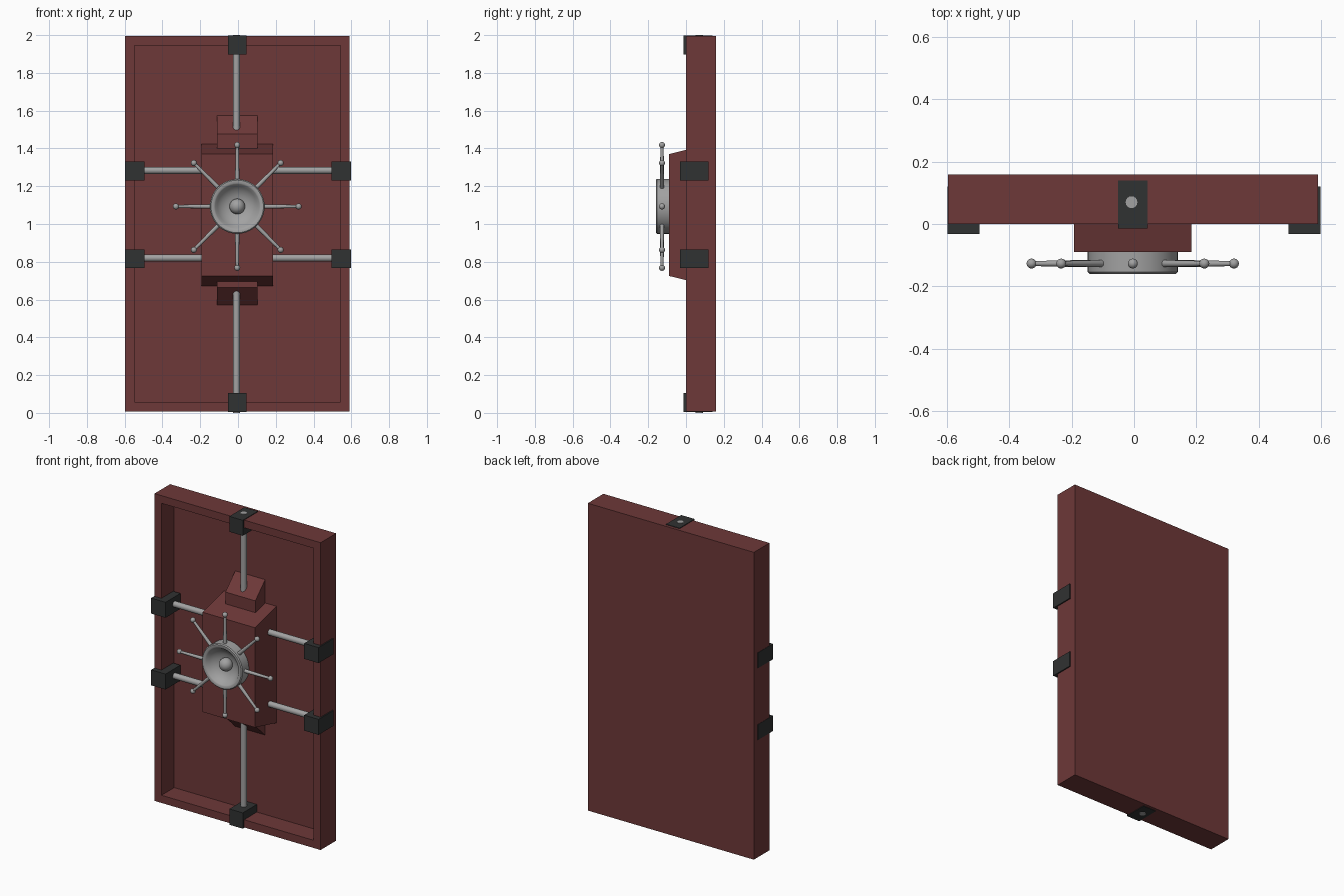
import bpy, bmesh, math
from mathutils import Vector

if "Cube" in bpy.data.objects:
    bpy.data.objects.remove(bpy.data.objects["Cube"])

CX = -0.004          # centre line of the door
WHEEL_Z = 1.093      # height of the wheel axle


def material(name, rgb):
    m = bpy.data.materials.new(name)
    m.diffuse_color = (*rgb, 1)
    m.use_nodes = True
    m.node_tree.nodes["Principled BSDF"].inputs["Base Color"].default_value = m.diffuse_color
    return m


RED = material("dark_red_paint", (0.155, 0.040, 0.040))
BLACK = material("black_iron", (0.030, 0.032, 0.032))
STEEL = material("grey_steel", (0.36, 0.36, 0.36))


def finish(name, bm, mat, smooth=False):
    bmesh.ops.recalc_face_normals(bm, faces=bm.faces[:])
    me = bpy.data.meshes.new(name)
    bm.to_mesh(me)
    bm.free()
    me.materials.append(mat)
    ob = bpy.data.objects.new(name, me)
    bpy.context.collection.objects.link(ob)
    if smooth:
        bpy.ops.object.select_all(action='DESELECT')
        ob.select_set(True)
        bpy.context.view_layer.objects.active = ob
        bpy.ops.object.shade_smooth_by_angle(angle=math.radians(40))
    return ob


def add_box(bm, lo, hi):
    lo, hi = Vector(lo), Vector(hi)
    for v in bmesh.ops.create_cube(bm, size=1)["verts"]:
        v.co = Vector([(lo[i] + hi[i]) / 2 + v.co[i] * (hi[i] - lo[i]) for i in range(3)])


def box(name, lo, hi, mat):
    bm = bmesh.new()
    add_box(bm, lo, hi)
    return finish(name, bm, mat)


def prism(name, profile, x0, x1, mat):
    """Extrude a (y, z) profile along x."""
    bm = bmesh.new()
    f = bm.faces.new([bm.verts.new((x0, y, z)) for y, z in profile])
    r = bmesh.ops.extrude_face_region(bm, geom=[f])
    for v in r["geom"]:
        if isinstance(v, bmesh.types.BMVert):
            v.co.x = x1
    return finish(name, bm, mat)


def add_rod(bm, a, b, r1, r2, sides=16):
    a, b = Vector(a), Vector(b)
    d = b - a
    vs = bmesh.ops.create_cone(bm, cap_ends=True, segments=sides, radius1=r1,
                               radius2=r2, depth=d.length)["verts"]
    q = d.to_track_quat('Z', 'Y')
    for v in vs:
        v.co = q @ v.co + (a + b) / 2


def add_ball(bm, c, r, u=16, w=10):
    for v in bmesh.ops.create_uvsphere(bm, u_segments=u, v_segments=w, radius=r)["verts"]:
        v.co += Vector(c)


def rod(name, a, b, r):
    bm = bmesh.new()
    add_rod(bm, a, b, r, r)
    finish(name, bm, STEEL, True)


# Door slab with the front face inset and pushed back into a recess
bm = bmesh.new()
add_box(bm, (-0.597, 0, 0.007), (0.591, 0.159, 1.994))
bm.normal_update()
front = min(bm.faces, key=lambda f: f.calc_center_median().y)
bmesh.ops.inset_region(bm, faces=[front], thickness=0.07)
r = bmesh.ops.extrude_face_region(bm, geom=[front])
for v in r["geom"]:
    if isinstance(v, bmesh.types.BMVert):
        v.co.y = 0.13
if front.is_valid:
    bmesh.ops.delete(bm, geom=[front], context='FACES_ONLY')
finish("door_slab", bm, RED)

# Lock housing with slightly sloped ends
prism("lock_housing", [(-0.09, 0.725), (-0.09, 1.37), (0.132, 1.425), (0.132, 0.67)],
      CX - 0.188, CX + 0.188, RED)

# Wedge housings where the vertical bolts leave the lock
prism("upper_bolt_housing", [(0.03, 1.35), (0.03, 1.476), (0.132, 1.577), (0.132, 1.35)],
      CX - 0.107, CX + 0.107, RED)
prism("lower_bolt_housing", [(0.03, 0.75), (0.03, 0.665), (0.132, 0.568), (0.132, 0.75)],
      CX - 0.107, CX + 0.107, RED)

# Vertical bolts and their clamps
rod("upper_bolt", (CX - 0.004, 0.07, 1.45), (CX - 0.004, 0.07, 2.0), 0.019)
rod("lower_bolt", (CX - 0.004, 0.07, 0.0), (CX - 0.004, 0.07, 0.70), 0.019)
box("upper_clamp", (CX - 0.048, -0.014, 1.898), (CX + 0.048, 0.14, 1.998), BLACK)
box("lower_clamp", (CX - 0.048, -0.014, 0.004), (CX + 0.048, 0.14, 0.106), BLACK)

# Horizontal bolts and their clamps
for label, z in (("upper", 1.28), ("lower", 0.816)):
    for side, s in (("left", -1), ("right", 1)):
        rod(f"{label}_{side}_bolt", (s * 0.15, 0.06, z + 0.004), (s * 0.55, 0.06, z + 0.004), 0.019)
        x = sorted((s * 0.496, s * 0.599))
        box(f"{label}_{side}_clamp", (x[0], -0.032, z - 0.05), (x[1], 0.12, z + 0.05), BLACK)

# Wheel dish, a lathed profile of (radius, y) points
profile = [(0.145, -0.085), (0.145, -0.154), (0.139, -0.16), (0.124, -0.16), (0.117, -0.155),
           (0.105, -0.137), (0.085, -0.119), (0.06, -0.106), (0.03, -0.1), (0.0, -0.098)]
bm = bmesh.new()
vs = [bm.verts.new((rad, y, 0)) for rad, y in profile]
es = [bm.edges.new(p) for p in zip(vs, vs[1:])]
bmesh.ops.spin(bm, geom=vs + es, cent=(0, 0, 0), axis=(0, 1, 0), angle=math.tau,
               steps=40, use_duplicate=False)
bmesh.ops.remove_doubles(bm, verts=bm.verts[:], dist=1e-4)
bmesh.ops.translate(bm, verts=bm.verts[:], vec=(CX, 0, WHEEL_Z))
dish = finish("wheel_dish", bm, STEEL, True)

# Ball in the middle of the wheel
bm = bmesh.new()
add_ball(bm, (CX, -0.118, WHEEL_Z), 0.041, 24, 14)
finish("wheel_hub", bm, STEEL, True)

# Eight tapered spokes with ball ends
for i in range(8):
    a = i * math.tau / 8
    d = Vector((math.cos(a), 0, math.sin(a)))
    c = Vector((CX, -0.127, WHEEL_Z))
    bm = bmesh.new()
    add_rod(bm, c + d * 0.135, c + d * 0.325, 0.012, 0.008, 12)
    add_ball(bm, c + d * 0.325, 0.016)
    finish(f"wheel_spoke_{i + 1}", bm, STEEL, True)
